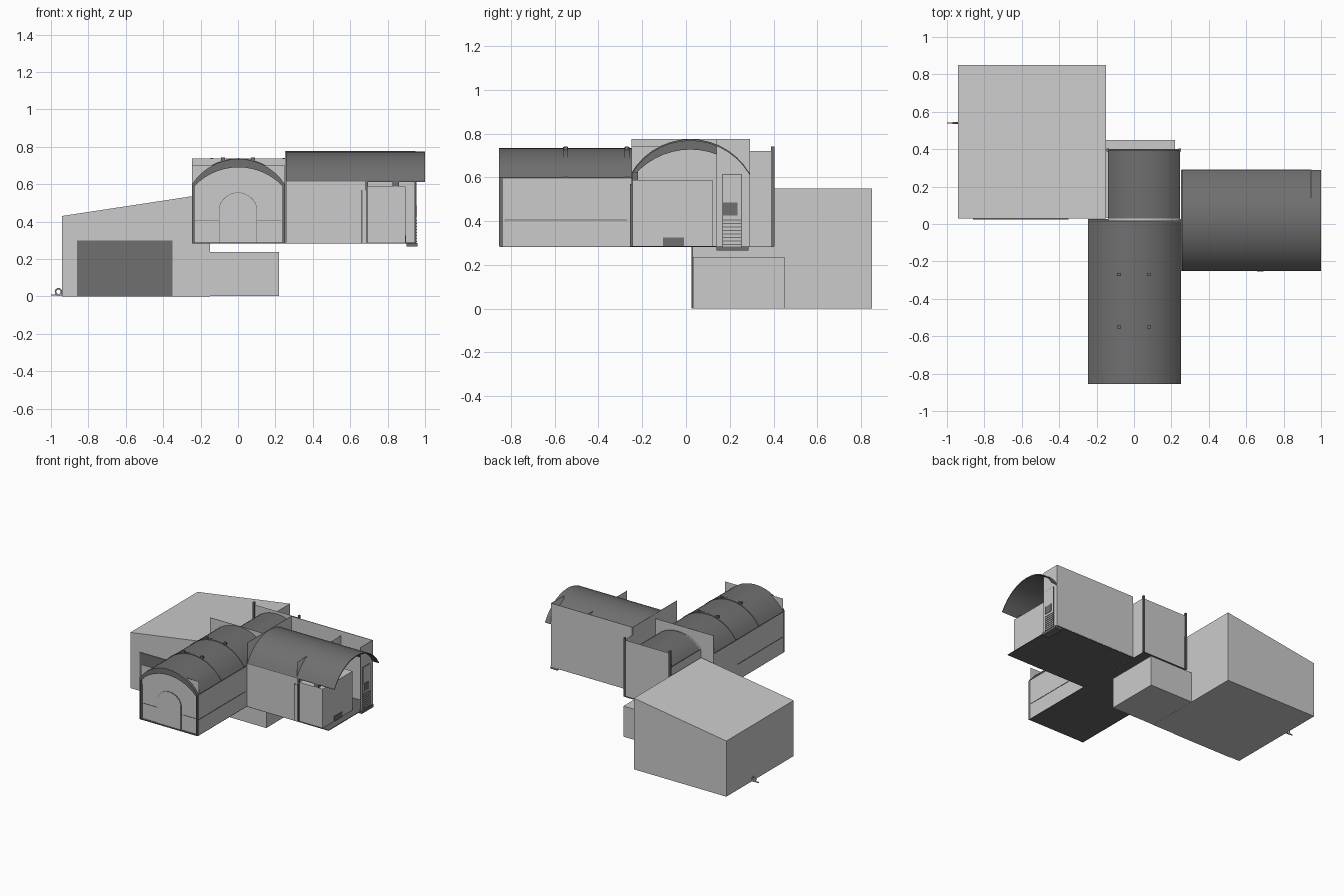
import bpy, bmesh, math
from mathutils import Vector

cube = bpy.data.objects.get("Cube")
if cube:
    bpy.data.objects.remove(cube, do_unlink=True)


def material(name, v):
    m = bpy.data.materials.new(name)
    m.use_nodes = True
    col = (v, v, v, 1)
    m.diffuse_color = col
    m.node_tree.nodes["Principled BSDF"].inputs["Base Color"].default_value = col
    return m


LIGHT = material("light grey wall", 0.6)
DARK = material("dark grey roof", 0.16)
FLOOR = material("charcoal floor", 0.13)


def finish(name, bm, mat, recalc=True):
    if recalc:
        bmesh.ops.recalc_face_normals(bm, faces=bm.faces)
    me = bpy.data.meshes.new(name)
    bm.to_mesh(me)
    bm.free()
    me.materials.append(mat)
    ob = bpy.data.objects.new(name, me)
    bpy.context.collection.objects.link(ob)
    return ob


def place(axis, u, z, w):
    """Profile point (u, z) at distance w along the axis."""
    return (w, u, z) if axis == "x" else (u, w, z)


def prism(name, profile, axis, a, b, mat, smooth=False):
    bm = bmesh.new()
    f = bm.faces.new([bm.verts.new(place(axis, u, z, a)) for u, z in profile])
    new = bmesh.ops.extrude_face_region(bm, geom=[f])["geom"]
    step = Vector(place(axis, 0, 0, b - a))
    bmesh.ops.translate(bm, vec=step, verts=[g for g in new if isinstance(g, bmesh.types.BMVert)])
    ob = finish(name, bm, mat)
    if smooth:
        bpy.ops.object.select_all(action="DESELECT")
        ob.select_set(True)
        bpy.context.view_layer.objects.active = ob
        bpy.ops.object.shade_smooth_by_angle(angle=math.radians(30))
    return ob


def box(name, x, y, z, mat):
    rect = [(x[0], z[0]), (x[1], z[0]), (x[1], z[1]), (x[0], z[1])]
    return prism(name, rect, "y", y[0], y[1], mat)


def panel(name, axis, u, z, w, facing, mat):
    """Single wall sheet facing one way along its axis."""
    bm = bmesh.new()
    rect = [(u[0], z[0]), (u[1], z[0]), (u[1], z[1]), (u[0], z[1])]
    f = bm.faces.new([bm.verts.new(place(axis, p, q, w)) for p, q in rect])
    f.normal_update()
    if f.normal.dot(Vector(place(axis, 0, 0, facing))) < 0:
        f.normal_flip()
    return finish(name, bm, mat, recalc=False)


def arc(u0, u1, spring, apex, n=14):
    """Circular arc from u0 over the apex to u1."""
    h, rise = (u1 - u0) / 2, apex - spring
    r = (h * h + rise * rise) / (2 * rise)
    t = math.asin(min(1, h / r))
    angles = [-t + 2 * t * i / n for i in range(n + 1)]
    return [((u0 + u1) / 2 + r * math.sin(a), apex - r + r * math.cos(a)) for a in angles]


def vault(name, u, spring, apex, axis, a, b, thick=0.008):
    outer = arc(u[0], u[1], spring, apex)
    inner = [(p, q - thick) for p, q in reversed(outer)]
    return prism(name, outer + inner, axis, a, b, DARK, True)


def arch_band(name, u, spring, apex, axis, a, b, top=0.045, side=0.012):
    outer = [(u[0], BASE)] + arc(u[0], u[1], spring, apex) + [(u[1], BASE)]
    i0, i1 = u[0] + side, u[1] - side
    inner = [(i0, BASE)] + arc(i0, i1, spring - 0.01, apex - top) + [(i1, BASE)]
    return prism(name, outer + inner[::-1], axis, a, b, DARK)


def hall_body(name, u, spring, apex, axis, a, b):
    pts = [(u[0], BASE)] + arc(u[0], u[1], spring - 0.006, apex - 0.006) + [(u[1], BASE)]
    return prism(name, pts, axis, a, b, LIGHT)


BASE = 0.285

# Sloped garage with its door, and the low annex beside it
prism("garage", [(-0.94, 0), (-0.15, 0), (-0.15, 0.55), (-0.94, 0.43)], "y", 0.03, 0.85, LIGHT)
box("garage_door", (-0.86, -0.35), (0.024, 0.031), (0.002, 0.3), DARK)
box("annex", (-0.15, 0.22), (0.031, 0.45), (0.001, 0.237), LIGHT)

# Garden tap: pipe and ring
box("tap_pipe", (-0.97, -0.94), (0.535, 0.545), (0.003, 0.012), LIGHT)
bpy.ops.mesh.primitive_torus_add(location=(-0.96, 0.54, 0.025), rotation=(math.pi / 2, 0, 0),
                                 major_radius=0.016, minor_radius=0.004,
                                 major_segments=16, minor_segments=6)
bpy.context.object.name = "tap_ring"
bpy.context.object.data.materials.append(LIGHT)
box("tap_lever", (-1.0, -0.97), (0.536, 0.544), (0.004, 0.01), LIGHT)

# Front hall
FX = (-0.245, 0.25)
hall_body("front_hall", FX, 0.6, 0.735, "y", -0.835, 0.01)
vault("front_hall_roof", FX, 0.6, 0.735, "y", -0.835, 0.01)
arch_band("front_hall_arch", FX, 0.6, 0.735, "y", -0.855, -0.835)
panel("front_parapet", "y", FX, (0.55, 0.70), -0.836, 1, LIGHT)
box("front_hall_back_wall", FX, (0.01, 0.014), (BASE, 0.738), LIGHT)
for y in (-0.55, -0.27):
    vault("roof_rib", (FX[0] - 0.001, FX[1] + 0.001), 0.602, 0.739, "y", y - 0.012, y + 0.012)
    for x in (-0.08, 0.08):
        box("roof_knob", (x - 0.01, x + 0.01), (y - 0.008, y + 0.008), (0.71, 0.742), DARK)
for x in FX:
    box("wall_rail", (x - 0.002, x + 0.002), (-0.83, -0.27), (0.402, 0.407), DARK)

# Arched front door as a thin plate with a dark outline behind it
for name, grow, depth, mat in (("door_outline", 0.003, 0.003, DARK), ("front_door", 0, 0.005, LIGHT)):
    u0, u1 = -0.098 - grow, 0.098 + grow
    pts = [(u0, BASE)] + arc(u0, u1, 0.48, 0.553 + grow) + [(u1, BASE)]
    prism(name, pts, "y", -0.835 - depth, -0.834, mat)
for x in (-0.167, 0.167):
    box("front_rail", (x - 0.065, x + 0.065), (-0.837, -0.834), (0.403, 0.407), DARK)

# Rear hall with corner posts
RX = (-0.14, 0.245)
hall_body("rear_hall", RX, 0.61, 0.70, "y", 0.015, 0.395)
vault("rear_hall_roof", RX, 0.61, 0.70, "y", 0.03, 0.395)
panel("rear_parapet", "y", RX, (0.55, 0.72), 0.396, -1, LIGHT)
panel("rear_side_wall", "x", (0.03, 0.395), (BASE, 0.72), 0.248, 1, LIGHT)
for x in RX:
    box("corner_post", (x - 0.006, x + 0.006), (0.388, 0.404), (BASE, 0.74), DARK)

# East hall: body, long roof, end walls
EY = (-0.25, 0.29)
hall_body("east_hall", EY, 0.62, 0.775, "x", 0.256, 0.68)
vault("east_hall_roof", EY, 0.62, 0.775, "x", 0.256, 1.0)
arch_band("east_hall_arch", EY, 0.618, 0.772, "x", 0.68, 0.695)
box("east_inner_wall", (0.251, 0.255), EY, (BASE, 0.776), LIGHT)
panel("east_parapet", "x", EY, (0.55, 0.74), 0.678, -1, LIGHT)
box("east_back_wall", (0.255, 0.95), (0.287, 0.292), (BASE, 0.776), LIGHT)

# Porch: low room, posts, entrance wall and its window
box("porch_room", (0.695, 0.895), (-0.245, 0.12), (BASE, 0.587), LIGHT)
for x in (0.662, 0.688):
    box("porch_post", (x - 0.004, x + 0.004), (-0.255, -0.249), (BASE, 0.57), DARK)
box("porch_pane", (0.666, 0.684), (-0.253, -0.249), (BASE, 0.565), LIGHT)
box("porch_bracket", (0.825, 0.86), (-0.245, -0.22), (0.587, 0.625), DARK)
box("porch_vent", (0.894, 0.899), (-0.105, -0.01), (0.287, 0.325), DARK)
box("entrance_wall", (0.945, 0.95), (0.14, 0.29), (BASE, 0.776), LIGHT)
box("entrance_frame", (0.949, 0.952), (0.164, 0.255), (BASE, 0.615), DARK)
box("entrance_door", (0.949, 0.954), (0.168, 0.251), (BASE, 0.611), LIGHT)
box("entrance_window", (0.953, 0.957), (0.168, 0.235), (0.425, 0.485), DARK)
for i in range(8):
    z = 0.29 + i * 0.016
    box("entrance_slat", (0.953, 0.957), (0.166, 0.253), (z, z + 0.006), DARK)
box("entrance_step", (0.9, 0.96), (0.14, 0.285), (0.266, BASE), DARK)

# Floors under the raised halls
box("front_floor", FX, (-0.85, 0.028), (0.282, 0.287), FLOOR)
box("east_floor", (0.25, 0.95), EY, (0.282, 0.287), FLOOR)
box("rear_floor", RX, (0.028, 0.4), (0.282, 0.287), FLOOR)
